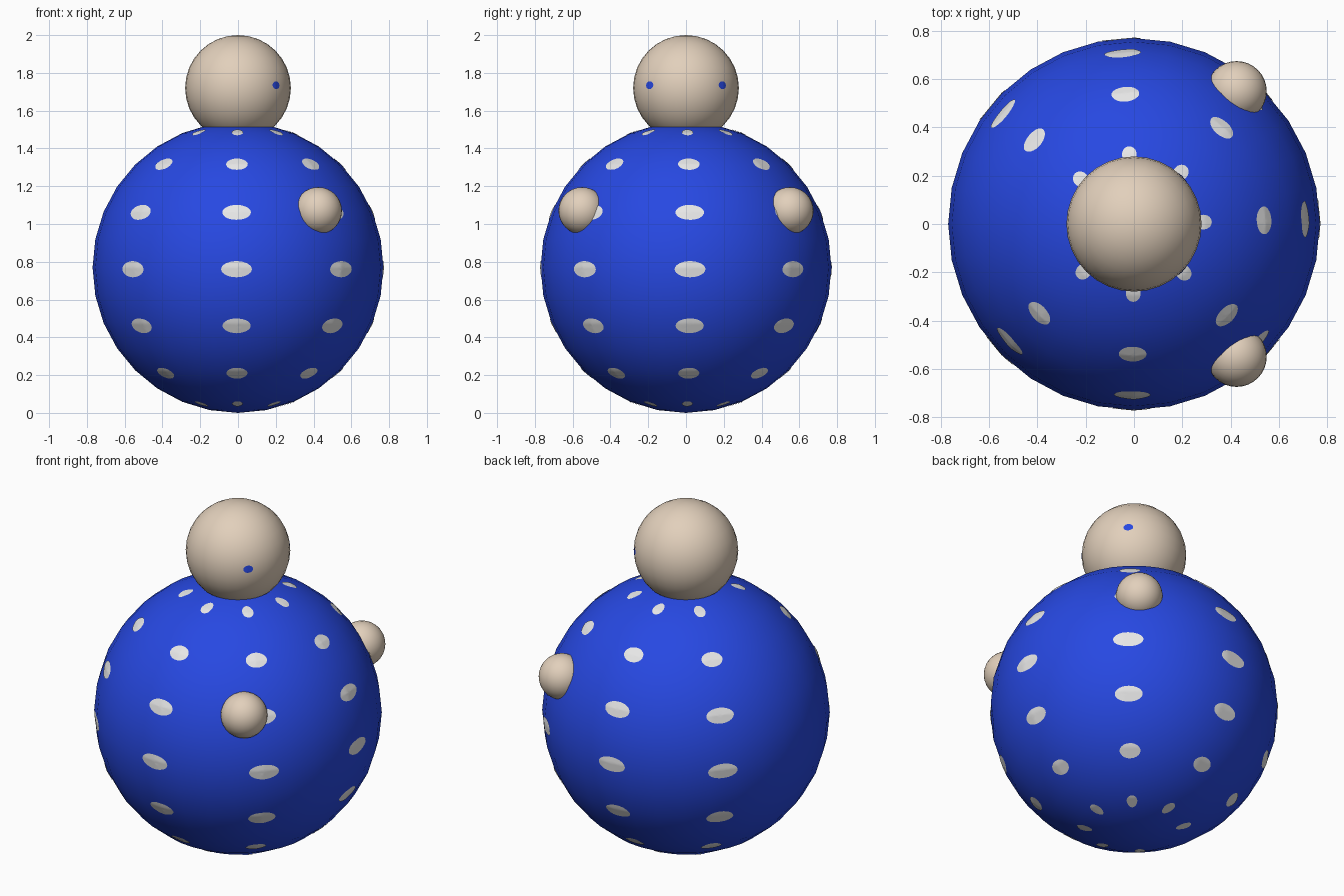
import bpy, bmesh, math
from mathutils import Vector
from mathutils.bvhtree import BVHTree

if "Cube" in bpy.data.objects:
    bpy.data.objects.remove(bpy.data.objects["Cube"])


def material(name, rgb):
    m = bpy.data.materials.new(name)
    m.diffuse_color = (*rgb, 1)
    m.use_nodes = True
    m.node_tree.nodes["Principled BSDF"].inputs["Base Color"].default_value = m.diffuse_color
    return m


BLUE = material("royal blue", (0.02, 0.065, 0.76))
TAN = material("warm beige", (0.76, 0.63, 0.50))
WHITE = material("white", (0.85, 0.85, 0.85))


def finish(name, bm, mat):
    bmesh.ops.recalc_face_normals(bm, faces=bm.faces)
    mesh = bpy.data.meshes.new(name)
    bm.to_mesh(mesh)
    bm.free()
    mesh.materials.append(mat)
    mesh.shade_smooth()
    ob = bpy.data.objects.new(name, mesh)
    bpy.context.collection.objects.link(ob)
    return ob


def ball(name, centre, radius, mat):
    """Smooth ball; also returns a ray tree of its surface."""
    bm = bmesh.new()
    bmesh.ops.create_uvsphere(bm, u_segments=32, v_segments=16, radius=radius)
    bmesh.ops.translate(bm, verts=bm.verts, vec=centre)
    tree = BVHTree.FromBMesh(bm)
    finish(name, bm, mat)
    return tree


def add_dot(bm, tree, centre, azimuth, polar, half_az, half_polar, lift):
    """Thin oval patch laid on a ball; all angles in degrees."""
    def point(a, p):
        a, p = math.radians(a), math.radians(p)
        d = Vector((math.sin(p) * math.cos(a), math.sin(p) * math.sin(a), math.cos(p)))
        return bm.verts.new(tree.ray_cast(centre, d)[0] + d * lift)

    n, rings = 28, 4
    middle = point(azimuth, polar)
    previous = None
    for r in range(1, rings + 1):
        f = r / rings
        ring = [point(azimuth + half_az * f * math.cos(2 * math.pi * i / n),
                      polar - half_polar * f * math.sin(2 * math.pi * i / n)) for i in range(n)]
        for i in range(n):
            j = (i + 1) % n
            if previous:
                bm.faces.new((previous[i], ring[i], ring[j], previous[j]))
            else:
                bm.faces.new((middle, ring[i], ring[j]))
        previous = ring


def orient_outward(bm, centre):
    bm.normal_update()
    for f in bm.faces:
        if f.normal.dot(f.calc_center_median() - centre) < 0:
            f.normal_flip()


def dots_object(name, tree, centre, spots, mat, lift):
    bm = bmesh.new()
    for s in spots:
        add_dot(bm, tree, centre, *s, lift)
    ob = finish(name, bm, mat)
    # make every patch face away from the ball centre
    bm = bmesh.new()
    bm.from_mesh(ob.data)
    orient_outward(bm, centre)
    bm.to_mesh(ob.data)
    bm.free()


# round body
body_centre = Vector((0, 0, 0.77))
body = ball("body", body_centre, 0.77, BLUE)

# head
head_centre = Vector((0, 0, 1.72))
head = ball("head", head_centre, 0.28, TAN)

# hands
for side, label in ((-1, "right"), (1, "left")):
    ball(label + "_hand", Vector((0.425, 0.55 * side, 1.07)), 0.125, TAN)

# seven by seven grid of spots, with a gap down the -x side
spots = [(1.6 + 46.1 * c, 90.7 + 23.05 * r, 6.1, 3.2)
         for c in range(-3, 4) for r in range(-3, 4)]
dots_object("body_spots", body, body_centre, spots, WHITE, 0.003)

# eyes, looking toward +x
eyes = [(43.7 * s, 87, 5.4, 4.2) for s in (-1, 1)]
dots_object("eyes", head, head_centre, eyes, BLUE, 0.002)
